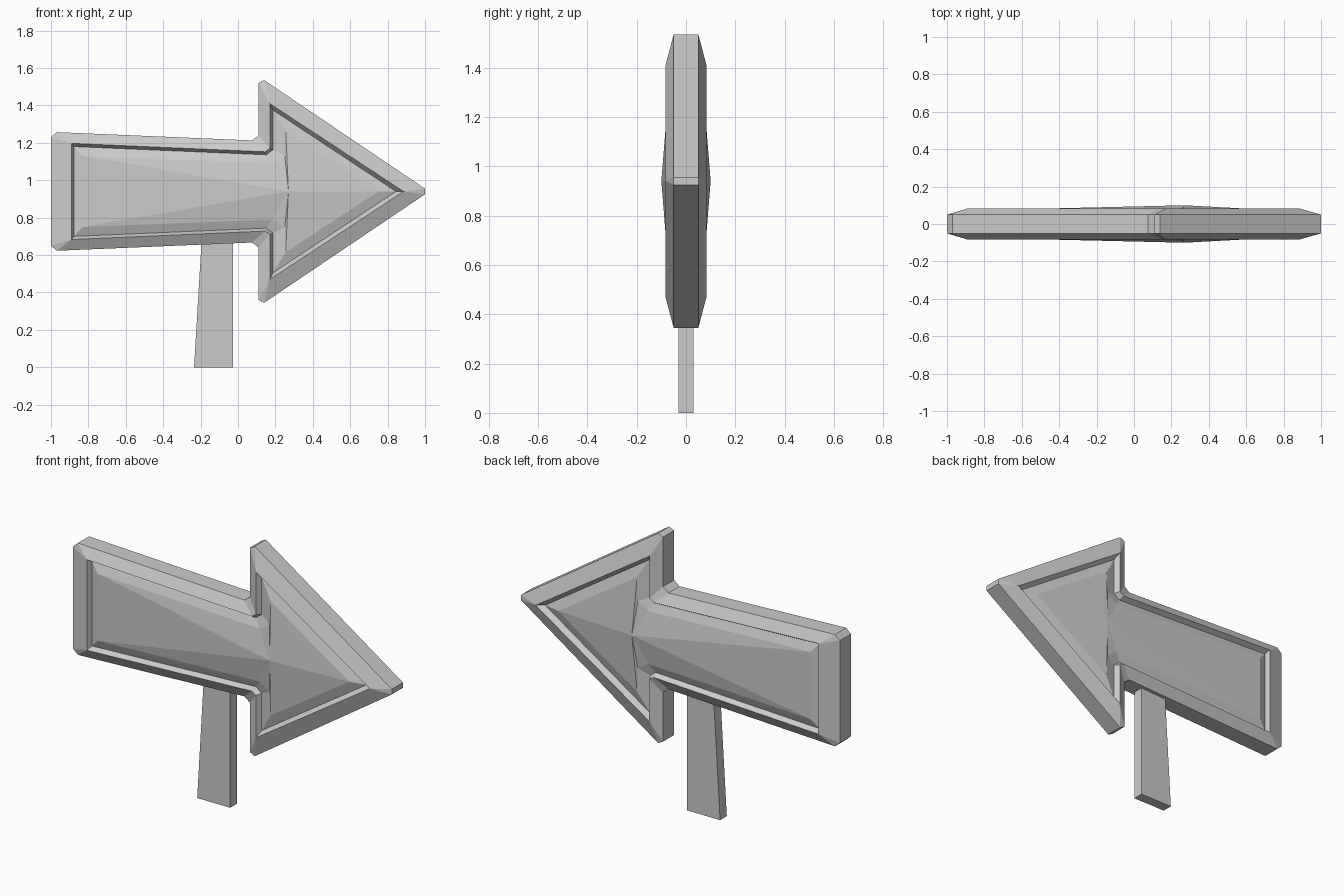
import bpy, bmesh

if "Cube" in bpy.data.objects:
    bpy.data.objects.remove(bpy.data.objects["Cube"])

MID_Z = 0.94  # the arrow is mirrored about this height


def finish(name, bm):
    bmesh.ops.remove_doubles(bm, verts=bm.verts, dist=0.0005)
    bmesh.ops.dissolve_degenerate(bm, edges=bm.edges, dist=0.0002)
    bmesh.ops.recalc_face_normals(bm, faces=bm.faces)
    mesh = bpy.data.meshes.new(name)
    bm.to_mesh(mesh)
    bm.free()
    obj = bpy.data.objects.new(name, mesh)
    bpy.context.collection.objects.link(obj)
    return obj


def ring(bm, upper, y):
    """Closed arrow loop from its upper half, mirrored about MID_Z."""
    pts = upper + [(x, 2 * MID_Z - z) for x, z in reversed(upper)]
    return [bm.verts.new((x, y, z)) for x, z in pts]


def bridge(bm, a, b):
    n = len(a)
    for i in range(n):
        j = (i + 1) % n
        bm.faces.new((a[i], a[j], b[j], b[i]))


# Upper half profiles: tail corner, notch, barb, tip (repeated points merge)
outline = [(-1, 1.23), (-0.97, 1.257), (0.075, 1.213), (0.11, 1.24),
           (0.11, 1.52), (0.14, 1.535), (1, 0.955)]
rim = [(-0.89, 1.197), (-0.89, 1.197), (0.145, 1.152), (0.17, 1.17),
       (0.17, 1.41), (0.17, 1.41), (0.885, 0.94)]
groove = [(-0.878, 1.18), (-0.878, 1.18), (0.152, 1.136), (0.187, 1.163),
          (0.187, 1.375), (0.187, 1.375), (0.845, 0.94)]
panel = [(-0.83, 1.13), (-0.83, 1.13), (0.185, 1.09), (0.25, 1.13),
         (0.255, 1.265), (0.255, 1.265), (0.75, 0.94)]

# Arrow board: edge band, bevelled rim, groove and domed panel on both sides
bm = bmesh.new()
edges = []
for side in (-1, 1):
    loops = [ring(bm, p, side * y) for p, y in
             ((outline, 0.05), (rim, 0.083), (groove, 0.055), (panel, 0.074))]
    for a, b in zip(loops, loops[1:]):
        bridge(bm, a, b)
    peak = bm.verts.new((0.27, side * 0.1, MID_Z))
    last = loops[-1]
    for i in range(len(last)):
        bm.faces.new((last[i], last[(i + 1) % len(last)], peak))
    edges.append(loops[0])
bridge(bm, *edges)
finish("arrow_board", bm)

# Tapered post
bm = bmesh.new()
post = [(-0.235, 0), (-0.028, 0), (-0.028, 0.67), (-0.195, 0.67)]
front, back = [[bm.verts.new((x, y, z)) for x, z in post] for y in (-0.03, 0.03)]
bm.faces.new(front)
bm.faces.new(back)
bridge(bm, front, back)
finish("post", bm)
